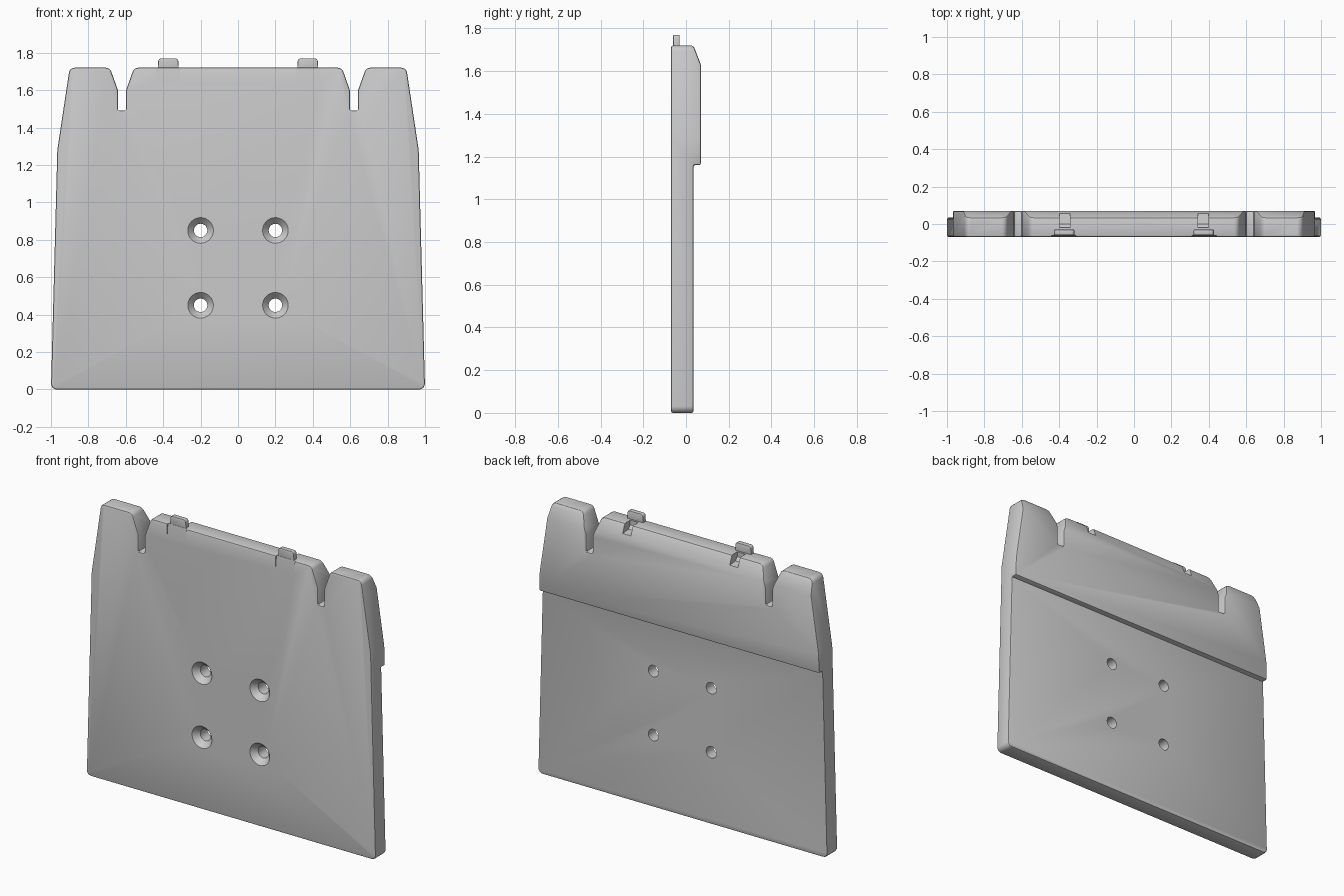
import bpy, bmesh, math
from mathutils import Vector

if "Cube" in bpy.data.objects:
    bpy.data.objects.remove(bpy.data.objects["Cube"])


def round_poly(pts, steps=4):
    """Polygon of (u, v, radius) points -> list of (u, v) with rounded corners."""
    out = []
    n = len(pts)
    for i, (u, v, r) in enumerate(pts):
        p = Vector((u, v))
        if r == 0:
            out.append(p)
            continue
        a = (Vector(pts[i - 1][:2]) - p).normalized()
        b = (Vector(pts[(i + 1) % n][:2]) - p).normalized()
        half = a.angle(b) / 2
        d = r / math.tan(half)
        c = p + (a + b).normalized() * r / math.sin(half)
        s, e = p + a * d - c, p + b * d - c
        for k in range(steps + 1):
            out.append(c + s.lerp(e, k / steps).normalized() * r)
    return out


def prism(name, pts, lo, hi, axis):
    """Extrude a 2D outline along y (outline in xz) or x (outline in yz)."""
    bm = bmesh.new()
    place = (lambda p, t: (p[0], t, p[1])) if axis == 'Y' else (lambda p, t: (t, p[0], p[1]))
    face = bm.faces.new([bm.verts.new(place(p, lo)) for p in pts])
    ext = bmesh.ops.extrude_face_region(bm, geom=[face])
    d = (0, hi - lo, 0) if axis == 'Y' else (hi - lo, 0, 0)
    bmesh.ops.translate(bm, vec=d, verts=[g for g in ext['geom'] if isinstance(g, bmesh.types.BMVert)])
    bmesh.ops.recalc_face_normals(bm, faces=bm.faces)
    return to_object(bm, name)


def to_object(bm, name):
    me = bpy.data.meshes.new(name)
    bm.to_mesh(me)
    bm.free()
    ob = bpy.data.objects.new(name, me)
    bpy.context.collection.objects.link(ob)
    return ob


def apply(ob, kind, **settings):
    mod = ob.modifiers.new(kind.lower(), kind)
    for k, v in settings.items():
        setattr(mod, k, v)
    bpy.context.view_layer.objects.active = ob
    bpy.ops.object.modifier_apply(modifier=mod.name)


def boolean(ob, cutter, op='DIFFERENCE'):
    apply(ob, 'BOOLEAN', operation=op, solver='EXACT', object=cutter)
    bpy.data.objects.remove(cutter)


def bevel(ob, width):
    apply(ob, 'BEVEL', width=width, segments=2, limit_method='ANGLE',
          angle_limit=math.radians(50), use_clamp_overlap=False)


def smooth(ob):
    bpy.ops.object.select_all(action='DESELECT')
    ob.select_set(True)
    bpy.context.view_layer.objects.active = ob
    bpy.ops.object.shade_smooth_by_angle(angle=math.radians(30))


# plate: front outline crossed with the stepped side profile
half = [(1.0, 0, .03), (.966, 1.28, 0), (.9, 1.72, .03), (.685, 1.72, .03), (.642, 1.6, 0),
        (.642, 1.49, 0), (.598, 1.49, 0), (.598, 1.6, 0), (.556, 1.72, .03)]
outline = round_poly(half + [(-x, z, r) for x, z, r in reversed(half)])
side = [(-.07, -.0), (.035, 0), (.035, 1.16), (.07, 1.16), (.07, 1.63), (.035, 1.72), (-.07, 1.72)]
plate = prism("plate", outline, -.2, .2, 'Y')
boolean(plate, prism("side_cutter", side, -1.2, 1.2, 'X'), 'INTERSECT')
bevel(plate, .009)

# countersunk screw holes
for x in (-.2, .2):
    for z in (.45, .85):
        rings = [(-.08, .078), (-.035, .036), (.1, .036)]
        bm = bmesh.new()
        n = 32
        loops = [[bm.verts.new((x + r * math.cos(2 * math.pi * i / n), y,
                                z + r * math.sin(2 * math.pi * i / n))) for i in range(n)]
                 for y, r in rings]
        for a, b in zip(loops, loops[1:]):
            for i in range(n):
                bm.faces.new((a[i], a[(i + 1) % n], b[(i + 1) % n], b[i]))
        bm.faces.new(loops[0])
        bm.faces.new(loops[-1])
        bmesh.ops.recalc_face_normals(bm, faces=bm.faces)
        boolean(plate, to_object(bm, "hole_cutter"))

# clip recesses: front ramp and rear slot
for s in (-1, 1):
    c = s * .375
    ramp = [(-.071, 1.63), (-.058, 1.75), (-.1, 1.75), (-.1, 1.63)]
    boolean(plate, prism("ramp_cutter", ramp, c - .066, c + .066, 'X'))
    slot = [(-.018, 1.8), (-.018, 1.69), (.0, 1.67), (.1, 1.66), (.1, 1.8)]
    boolean(plate, prism("slot_cutter", slot, s * .37 - .028, s * .37 + .028, 'X'))
smooth(plate)

# clip tabs standing on the top edge
for s, label in ((-1, "left"), (1, "right")):
    c = s * .373
    pts = round_poly([(c - .057, 1.68, 0), (c + .057, 1.68, 0),
                      (c + .053, 1.77, .016), (c - .053, 1.77, .016)])
    tab = prism("clip_tab_" + label, pts, -.06, -.03, 'Y')
    bevel(tab, .004)
    smooth(tab)
